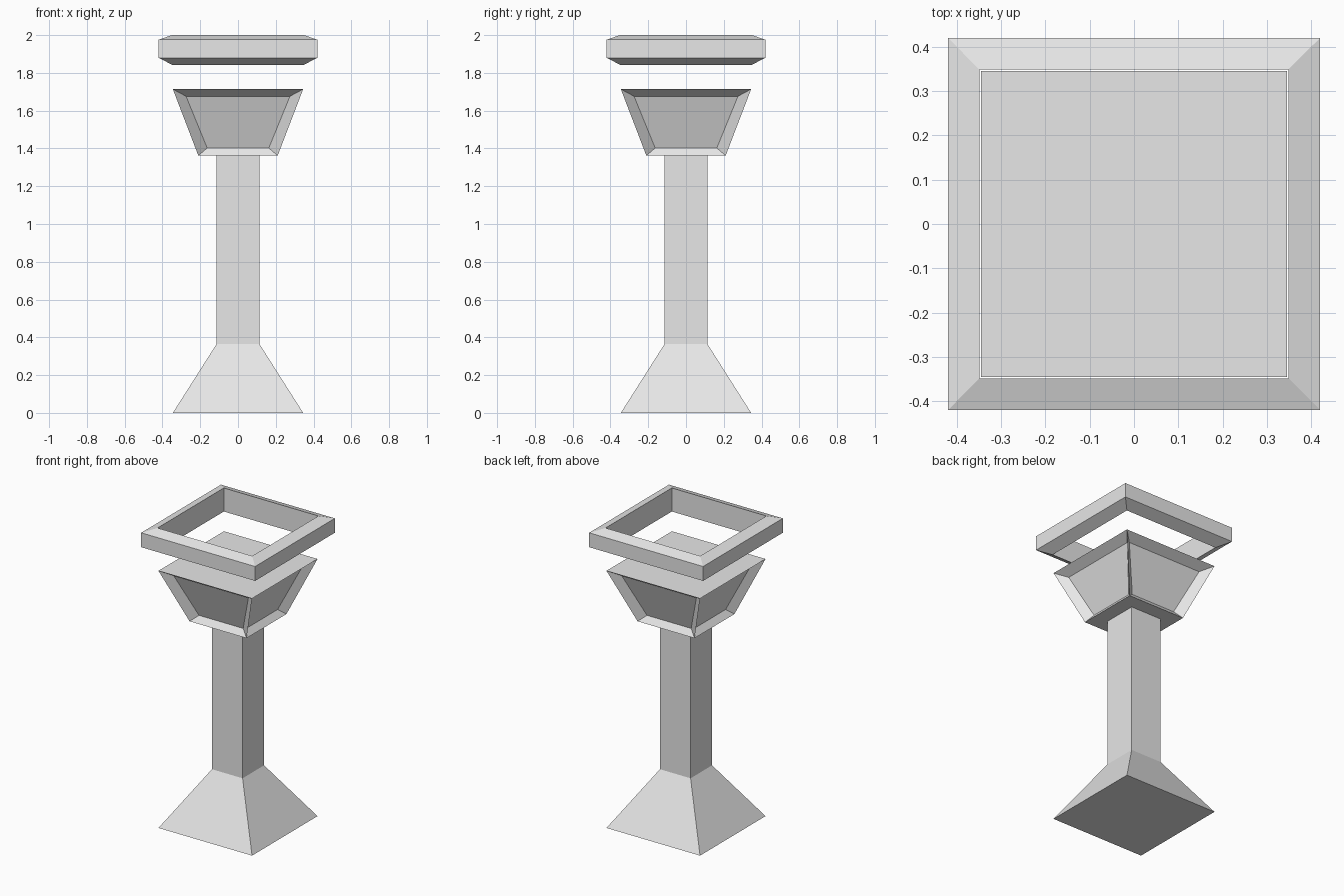
import bpy
import bmesh
from math import copysign

cube = bpy.data.objects.get("Cube")
if cube:
    bpy.data.objects.remove(cube, do_unlink=True)

# Single plain grey for the whole model
grey = bpy.data.materials.new("light grey")
grey.use_nodes = True
COLOUR = (0.8, 0.8, 0.8, 1)
grey.diffuse_color = COLOUR
grey.node_tree.nodes["Principled BSDF"].inputs["Base Color"].default_value = COLOUR


def square_loft(bm, profile, closed=False):
    """Skin square rings given as (half width, z); closed joins last to first."""
    corners = [(-1, -1), (1, -1), (1, 1), (-1, 1)]
    rings = [[bm.verts.new((sx * h, sy * h, z)) for sx, sy in corners]
             for h, z in profile]
    pairs = list(zip(rings, rings[1:]))
    if closed:
        pairs.append((rings[-1], rings[0]))
    else:
        bm.faces.new(rings[0])
        bm.faces.new(rings[-1])
    sides = []
    for low, high in pairs:
        for i in range(4):
            j = (i + 1) % 4
            sides.append(bm.faces.new((low[i], low[j], high[j], high[i])))
    bmesh.ops.recalc_face_normals(bm, faces=bm.faces)
    return sides


def finish(bm, name):
    mesh = bpy.data.meshes.new(name)
    bm.to_mesh(mesh)
    bm.free()
    mesh.materials.append(grey)
    obj = bpy.data.objects.new(name, mesh)
    bpy.context.collection.objects.link(obj)


# Flared base running into the square column
bm = bmesh.new()
square_loft(bm, [(0.345, 0), (0.113, 0.365), (0.113, 1.362)])
finish(bm, "base_and_column")

# Flared head with a recessed panel on each side
bm = bmesh.new()
sides = square_loft(bm, [(0.21, 1.362), (0.345, 1.714)])
bmesh.ops.inset_individual(bm, faces=sides, thickness=0.04)
for face in sides:
    face.normal_update()
    out = 0 if abs(face.normal.x) > abs(face.normal.y) else 1
    along = 1 - out
    middle = face.calc_center_median().z
    for v in face.verts:
        upper = v.co.z > middle
        half, depth, z = (0.275, 0.284, 1.676) if upper else (0.163, 0.178, 1.402)
        v.co[along] = copysign(half, v.co[along])
        v.co[out] = copysign(depth, v.co[out])
        v.co.z = z
bm.normal_update()
finish(bm, "flared_head")

# Floating square rim with chamfered outer edges
bm = bmesh.new()
square_loft(bm, [(0.349, 1.843), (0.42, 1.88), (0.42, 1.976), (0.349, 2.0)], closed=True)
finish(bm, "floating_rim")
